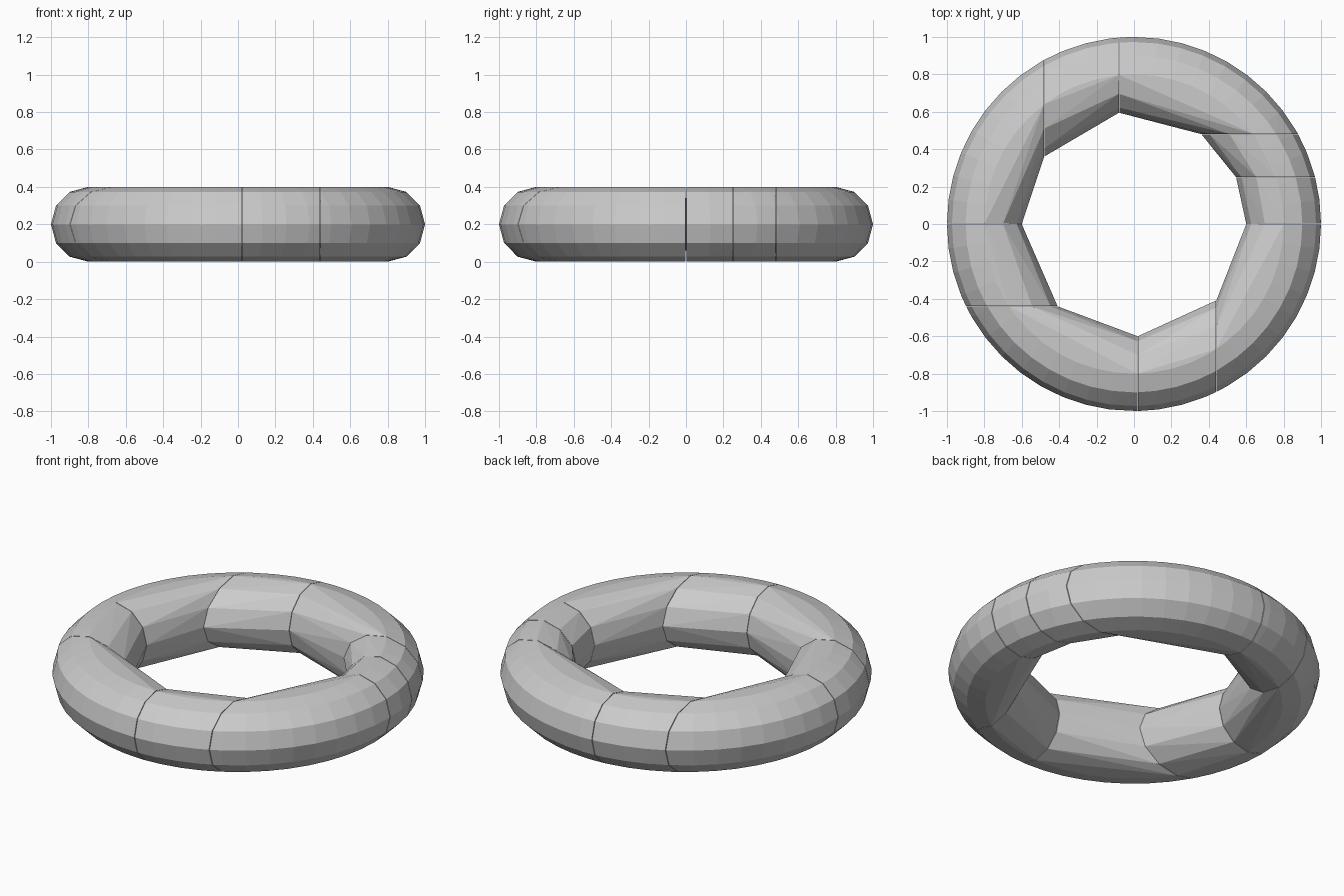
import bpy, bmesh, math

if "Cube" in bpy.data.objects:
    bpy.data.objects.remove(bpy.data.objects["Cube"])

MAJOR, MINOR, SIDES, STEPS = 0.8, 0.2, 12, 48
GAP = 0.002

# Straight cuts through the ring, in counter-clockwise order: (kind, offset)
CUTS = [("right", 0.0), ("right", 0.25), ("right", 0.48),
        ("back", -0.08), ("back", -0.48), ("left", 0.0),
        ("left", -0.44), ("front", 0.02), ("front", 0.44)]


def cut_angle(cut, r):
    """Angle at which a circle of radius r meets the cut."""
    kind, c = cut
    if kind == "right":
        return math.asin(c / r)
    if kind == "back":
        return math.acos(c / r)
    if kind == "left":
        return math.pi - math.asin(c / r)
    return 2 * math.pi - math.acos(c / r)


def ring_piece(name, start, end, wrap):
    """Convex chunk of the ring lying between two cuts."""
    bm = bmesh.new()
    for i in range(SIDES):
        v = 2 * math.pi * i / SIDES
        r = MAJOR + MINOR * math.cos(v)
        z = MINOR + MINOR * math.sin(v)
        a0 = cut_angle(start, r) + GAP
        a1 = cut_angle(end, r) + wrap - GAP
        grid = [2 * math.pi * k / STEPS for k in range(2 * STEPS)]
        for a in [a0] + [g for g in grid if a0 + 0.02 < g < a1 - 0.02] + [a1]:
            bm.verts.new((r * math.cos(a), r * math.sin(a), z))
    hull = bmesh.ops.convex_hull(bm, input=bm.verts[:])
    loose = [v for v in bm.verts if not v.link_faces]
    bmesh.ops.delete(bm, geom=loose, context='VERTS')
    bmesh.ops.recalc_face_normals(bm, faces=bm.faces[:])
    mesh = bpy.data.meshes.new(name)
    bm.to_mesh(mesh)
    bm.free()
    bpy.context.collection.objects.link(bpy.data.objects.new(name, mesh))


# Nine faceted chunks forming the full ring
for n, cut in enumerate(CUTS):
    last = n == len(CUTS) - 1
    ring_piece(f"ring_piece_{n + 1}", cut, CUTS[(n + 1) % len(CUTS)],
               2 * math.pi if last else 0.0)
